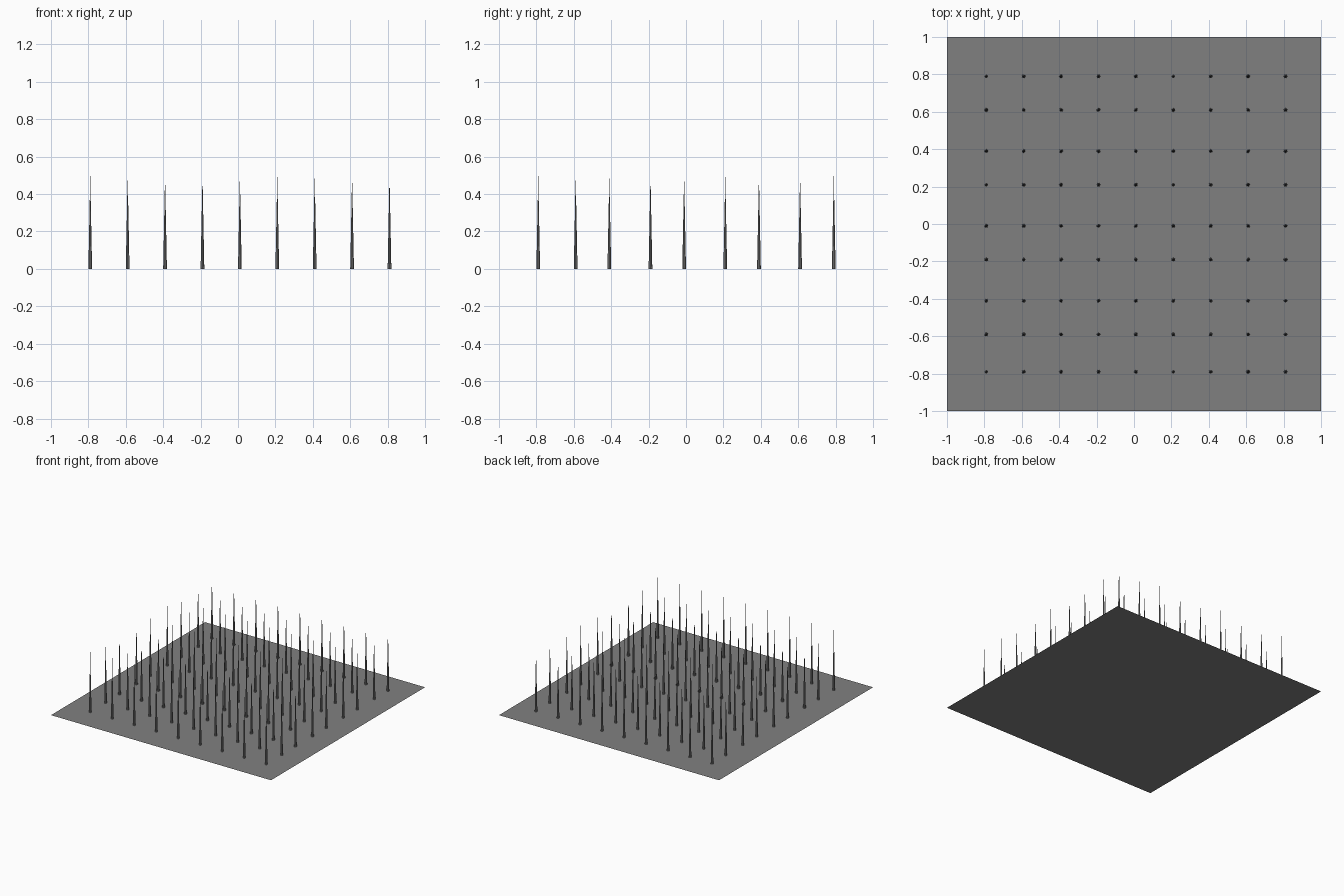
import bpy
import bmesh
from mathutils import Matrix

cube = bpy.data.objects.get("Cube")
if cube:
    bpy.data.objects.remove(cube, do_unlink=True)

# Single grey finish
grey = bpy.data.materials.new("mid_grey")
grey.use_nodes = True
colour = (0.216, 0.216, 0.216, 1.0)
grey.diffuse_color = colour
grey.node_tree.nodes["Principled BSDF"].inputs["Base Color"].default_value = colour


def add_object(name, bm):
    mesh = bpy.data.meshes.new(name)
    bm.to_mesh(mesh)
    bm.free()
    mesh.materials.append(grey)
    obj = bpy.data.objects.new(name, mesh)
    bpy.context.collection.objects.link(obj)
    return obj


# Flat square base sheet
bm = bmesh.new()
bmesh.ops.create_grid(bm, x_segments=1, y_segments=1, size=1.0)
add_object("base_sheet", bm)

# Rows of slender spikes, each row nudged slightly off the regular spacing
RADIUS, HEIGHT, STEP, NUDGE = 0.01, 0.5, 0.2, 0.01
row_signs = (1, 1, -1, 1, -1, 1, -1, 1, -1)
for row, sign in enumerate(row_signs):
    bm = bmesh.new()
    y = (row - 4) * STEP + sign * NUDGE
    for column in range(9):
        x = (column - 4) * STEP + NUDGE
        bmesh.ops.create_cone(
            bm, cap_ends=True, segments=8, radius1=RADIUS, radius2=0, depth=HEIGHT,
            matrix=Matrix.Translation((x, y, HEIGHT / 2)))
    bmesh.ops.remove_doubles(bm, verts=bm.verts, dist=0.0001)
    add_object(f"spike_row_{row + 1}", bm)
